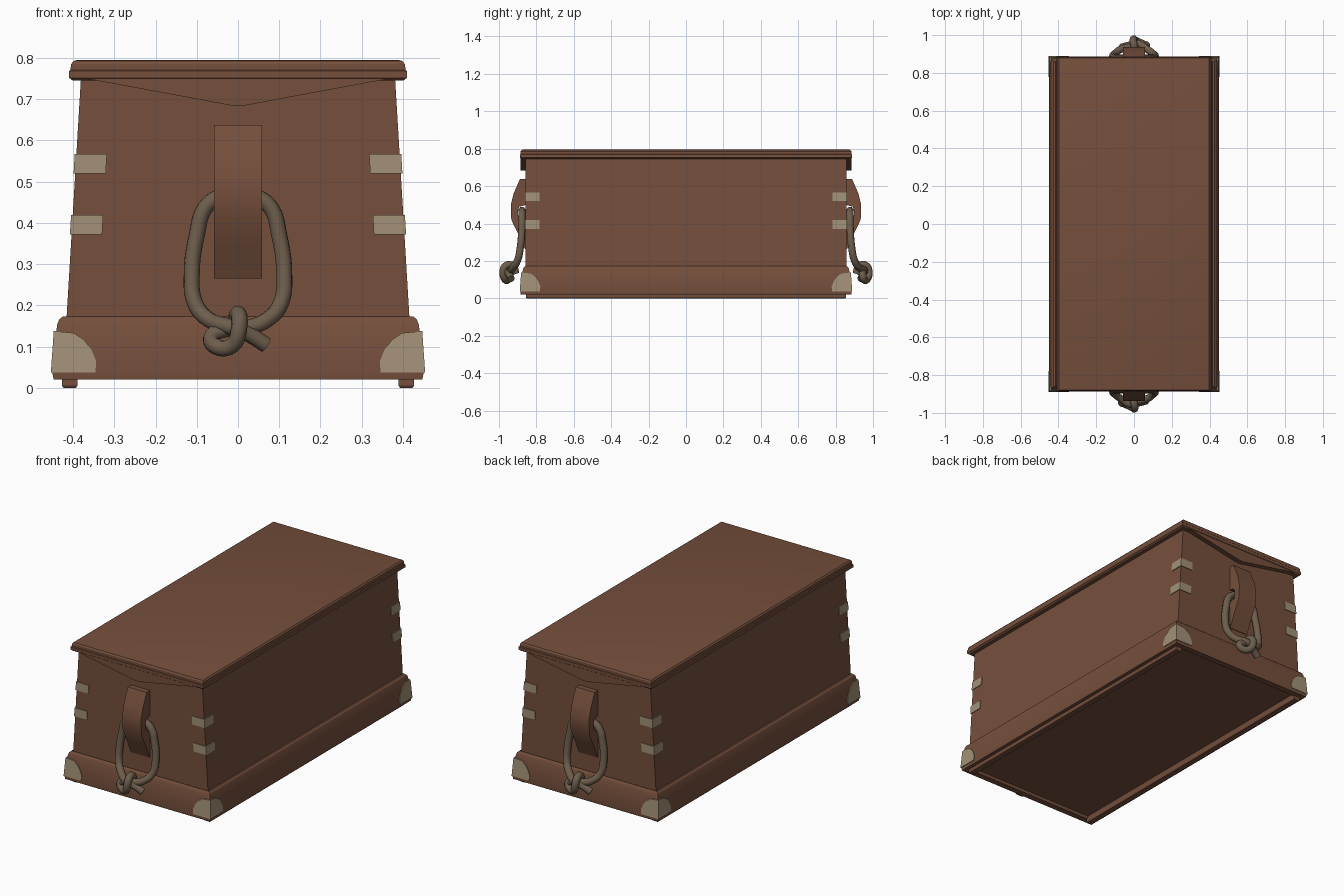
import bpy, bmesh, math
from mathutils import Vector

cube = bpy.data.objects.get("Cube")
if cube:
    bpy.data.objects.remove(cube, do_unlink=True)


def material(name, rgb):
    m = bpy.data.materials.new(name)
    m.use_nodes = True
    m.diffuse_color = (*rgb, 1)
    bsdf = m.node_tree.nodes["Principled BSDF"]
    bsdf.inputs["Base Color"].default_value = (*rgb, 1)
    bsdf.inputs["Roughness"].default_value = 0.8
    return m


WOOD = material("brown wood", (0.178, 0.078, 0.045))
BRASS = material("dull brass", (0.36, 0.285, 0.185))
ROPE = material("weathered rope", (0.155, 0.112, 0.074))


def smooth(ob, degrees=30):
    bpy.ops.object.select_all(action='DESELECT')
    ob.select_set(True)
    bpy.context.view_layer.objects.active = ob
    bpy.ops.object.shade_smooth_by_angle(angle=math.radians(degrees))


def loft(name, solids, mat):
    """Each solid is a list of matching point rings, skinned and capped."""
    bm = bmesh.new()
    for rings in solids:
        loops = [[bm.verts.new(p) for p in ring] for ring in rings]
        n = len(loops[0])
        for a, b in zip(loops, loops[1:]):
            for i in range(n):
                j = (i + 1) % n
                bm.faces.new((a[i], a[j], b[j], b[i]))
        bm.faces.new(loops[0])
        bm.faces.new(loops[-1])
    bmesh.ops.recalc_face_normals(bm, faces=bm.faces)
    me = bpy.data.meshes.new(name)
    bm.to_mesh(me)
    bm.free()
    me.materials.append(mat)
    ob = bpy.data.objects.new(name, me)
    bpy.context.collection.objects.link(ob)
    smooth(ob)
    return ob


def rect(z, hx, hy, cx=0):
    return [(cx - hx, -hy, z), (cx + hx, -hy, z), (cx + hx, hy, z), (cx - hx, hy, z)]


def body_half(z):
    return 0.416 - 0.06 * (z - 0.165), 0.858


def base_half(z):
    return 0.452 - 0.07 * (z - 0.02), 0.887 - 0.07 * (z - 0.02)


# Chest body, lid and hollow-bottomed plinth
loft("body", [[rect(0.1, *body_half(0.1)), rect(0.755, *body_half(0.755))]], WOOD)
loft("lid", [[rect(0.745, 0.4, 0.88), rect(0.752, 0.41, 0.888), rect(0.768, 0.41, 0.888),
              rect(0.771, 0.406, 0.885), rect(0.785, 0.405, 0.885),
              rect(0.793, 0.398, 0.88), rect(0.795, 0.39, 0.873)]], WOOD)
loft("plinth", [[rect(0.035, 0.39, 0.845), rect(0.02, 0.395, 0.85), rect(0.02, 0.447, 0.884),
                 rect(0.035, 0.45, 0.886), rect(0.1, 0.446, 0.881),
                 rect(0.155, 0.438, 0.872), rect(0.167, 0.433, 0.867),
                 rect(0.173, 0.425, 0.86)]], WOOD)

# Runners under the long sides
loft("runners", [[rect(0, 0.015, 0.852, s * 0.408), rect(0.006, 0.019, 0.856, s * 0.408),
                  rect(0.022, 0.019, 0.856, s * 0.408)] for s in (-1, 1)], WOOD)

# Shallow triangular boards under the lid at both ends
pediment = [(-0.378, 0.752), (-0.012, 0.684), (0.012, 0.684), (0.378, 0.752)]
loft("end_boards", [[[(x, s * y, z) for x, z in pediment] for y in (0.85, 0.886)]
                    for s in (-1, 1)], WOOD)


# Corner fittings: outlines measured from the corner, wrapped on both faces
def wrapped_corners(name, outline, half, lift):
    solids = []
    for sx in (-1, 1):
        for sy in (-1, 1):
            for on_end in (True, False):
                rings = []
                for off in (-0.012, lift):
                    ring = []
                    for u, z in outline:
                        hx, hy = half(z)
                        x, y = hx + lift, hy + lift
                        if on_end:
                            x, y = x - u, hy + off
                        else:
                            x, y = hx + off, y - u
                        ring.append((sx * x, sy * y, z))
                    rings.append(ring)
                solids.append(rings)
    loft(name, solids, BRASS)


for label, z in (("lower", 0.372), ("upper", 0.52)):
    wrapped_corners(label + "_corner_bands",
                    [(0, z), (0.078, z), (0.078, z + 0.047), (0, z + 0.047)], body_half, 0.004)
wrapped_corners("plinth_corner_plates",
                [(0, 0.037), (0.108, 0.037), (0.108, 0.065), (0.095, 0.092), (0.075, 0.117),
                 (0.05, 0.133), (0, 0.138)], base_half, 0.003)

# Handle block with a slot for the rope, as a side profile (y, z)
cleat = [(0.85, 0.265), (0.862, 0.265), (0.895, 0.34), (0.934, 0.42), (0.937, 0.5),
         (0.922, 0.56), (0.888, 0.638), (0.85, 0.638), (0.85, 0.5), (0.893, 0.49),
         (0.9, 0.455), (0.893, 0.43), (0.85, 0.42)]
loft("handle_cleats", [[[(x, s * y, z) for y, z in cleat] for x in (-0.058, 0.058)]
                       for s in (-1, 1)], WOOD)

# Rope ring running through the cleat, down to a knot: (x, distance out, z)
side = [(0.045, 0.877, 0.463), (0.08, 0.877, 0.436), (0.1, 0.878, 0.37),
        (0.112, 0.885, 0.28), (0.104, 0.9, 0.205), (0.07, 0.925, 0.165)]
mirrored = [(-x, y, z) for x, y, z in reversed(side)]
tail = [(0.03, 0.935, 0.148), (-0.03, 0.945, 0.142), (-0.066, 0.945, 0.12),
        (-0.045, 0.955, 0.097), (-0.012, 0.97, 0.105), (0.002, 0.979, 0.14),
        (0.003, 0.962, 0.176), (-0.004, 0.925, 0.172), (-0.004, 0.91, 0.13)]
free_end = [(0.068, 0.935, 0.104), (0.03, 0.945, 0.128), (-0.02, 0.955, 0.148)]
rope = free_end + mirrored + [(0, 0.877, 0.47)] + side + tail

for s, end in ((1, "front"), (-1, "back")):
    cu = bpy.data.curves.new(end + "_rope_handle", 'CURVE')
    cu.dimensions = '3D'
    cu.bevel_depth = 0.0195
    cu.bevel_resolution = 3
    cu.resolution_u = 5
    cu.use_fill_caps = True
    sp = cu.splines.new('BEZIER')
    sp.bezier_points.add(len(rope) - 1)
    for bp, (x, y, z) in zip(sp.bezier_points, rope):
        bp.co = Vector((s * x, -s * y, z))
        bp.handle_left_type = bp.handle_right_type = 'AUTO'
    cu.materials.append(ROPE)
    ob = bpy.data.objects.new(end + "_rope_handle", cu)
    bpy.context.collection.objects.link(ob)
    bpy.ops.object.select_all(action='DESELECT')
    ob.select_set(True)
    bpy.context.view_layer.objects.active = ob
    bpy.ops.object.convert(target='MESH')
    smooth(bpy.context.view_layer.objects.active, 45)
